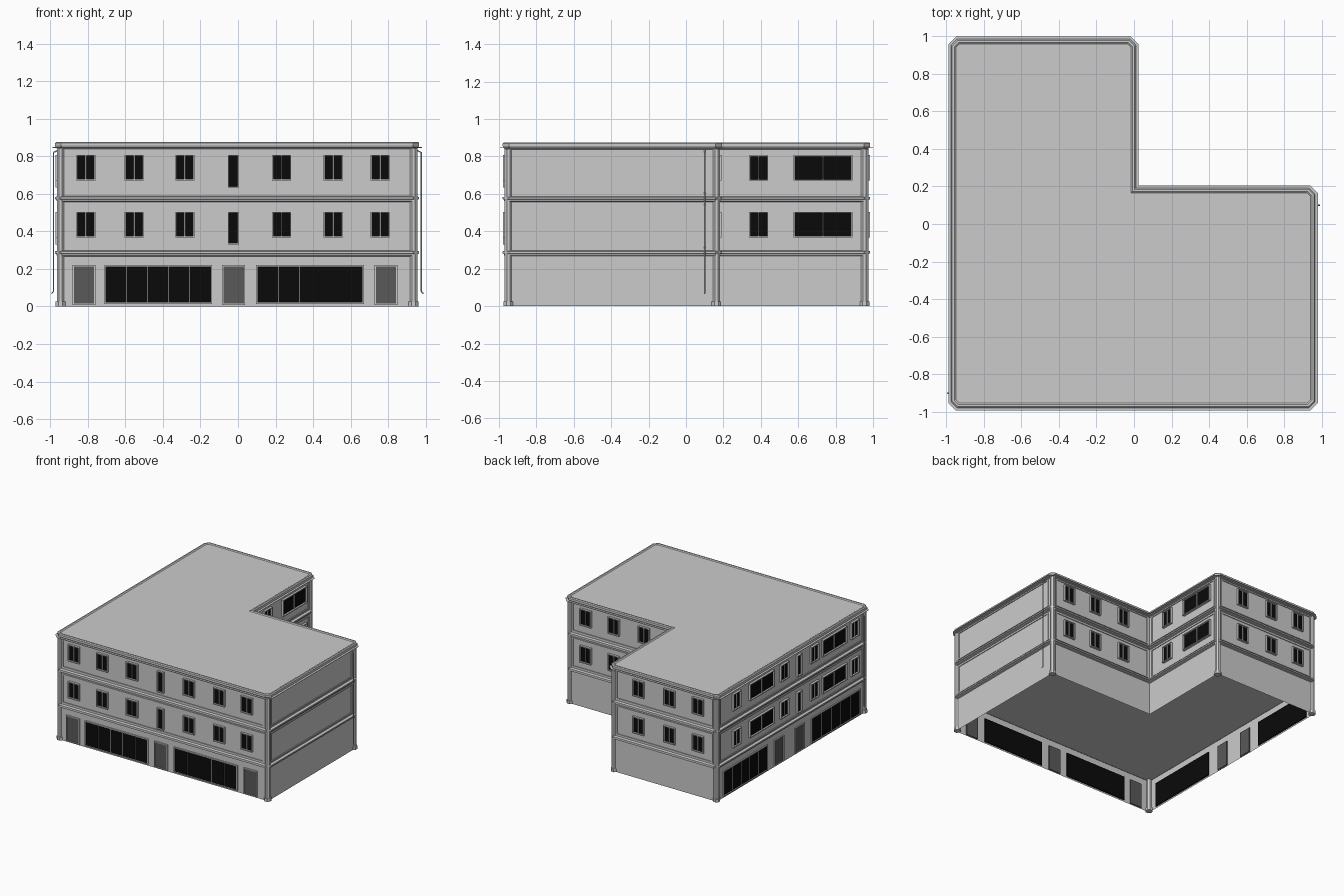
import bpy, bmesh, math
from mathutils import Vector

if "Cube" in bpy.data.objects:
    bpy.data.objects.remove(bpy.data.objects["Cube"])

XL, XR, YF, YB, XN, YN = -0.955, 0.945, -0.96, 0.965, -0.01, 0.172
CORNERS = [(XL, YF), (XR, YF), (XR, YN), (XN, YN), (XN, YB), (XL, YB)]


def material(name, v):
    m = bpy.data.materials.new(name)
    m.diffuse_color = (v, v, v, 1)
    m.use_nodes = True
    m.node_tree.nodes["Principled BSDF"].inputs["Base Color"].default_value = m.diffuse_color
    return m


GLASS = material("dark_glass", 0.003)
DOOR = material("door_grey", 0.1)


def finish(name, bm, mat=None):
    me = bpy.data.meshes.new(name)
    bm.normal_update()
    bm.to_mesh(me)
    bm.free()
    ob = bpy.data.objects.new(name, me)
    bpy.context.collection.objects.link(ob)
    if mat:
        me.materials.append(mat)
    return ob


def footprint(off, chamfer=0.022):
    """L outline with chamfered outer corners, offset outwards by off."""
    base = []
    n = len(CORNERS)
    for i, c in enumerate(CORNERS):
        c = Vector(c)
        a = (Vector(CORNERS[i - 1]) - c).normalized()
        b = (Vector(CORNERS[(i + 1) % n]) - c).normalized()
        base += [c] if i == 3 else [c + a * chamfer, c + b * chamfer]
    out = []
    for i, p in enumerate(base):
        d1 = (p - base[i - 1]).normalized()
        d2 = (base[(i + 1) % len(base)] - p).normalized()
        n1, n2 = Vector((d1.y, -d1.x)), Vector((d2.y, -d2.x))
        out.append(p + (n1 + n2) * off / (1 + n1.dot(n2)))
    return out


def sweep(name, profile, cap=False):
    bm = bmesh.new()
    rings = [[bm.verts.new((p.x, p.y, z)) for p in footprint(o)] for o, z in profile]
    for r, s in zip(rings, rings[1:]):
        for i in range(len(r)):
            j = (i + 1) % len(r)
            bm.faces.new((r[i], r[j], s[j], s[i]))
    if cap:
        bm.faces.new(rings[-1])
    return finish(name, bm)


# Walls, string courses, eaves and roof as one swept profile each
def course(z):
    return [(0, z), (0.012, z + 0.004), (0.012, z + 0.012), (0.02, z + 0.015),
            (0.02, z + 0.026), (0, z + 0.03)]


sweep("storey_walls", [(0, 0)] + course(0.267) + course(0.557) + [(0, 0.838)])
sweep("roof_and_eaves", [(0, 0.838), (0.012, 0.842), (0.012, 0.845), (0.034, 0.845), (0.034, 0.848),
                         (0.016, 0.848), (0.02, 0.856), (0.02, 0.87), (0.013, 0.876),
                         (0.002, 0.876), (-0.006, 0.870)], cap=True)
sweep("ground_ceiling", [(0, 0.268)], cap=True)

# Corner posts with wider feet
for i, (x, y) in enumerate(CORNERS):
    if i == 3:
        continue
    sx = 1 if x > XL else -1
    sy = -1 if y < 0 else 1
    for part, r, z0, z1 in (("post", 0.020, 0, 0.84), ("foot", 0.026, 0, 0.025)):
        bpy.ops.mesh.primitive_cylinder_add(
            vertices=8, radius=r / math.cos(math.pi / 8), depth=z1 - z0,
            location=(x - sx * 0.01, y - sy * 0.01, (z0 + z1) / 2), rotation=(0, 0, math.pi / 8))
        bpy.context.object.name = "corner_" + part

# Facades: (running axis, wall plane, outward sign)
FRONT, BACK, INNER_BACK = ("x", YF, -1), ("x", YB, 1), ("x", YN, 1)
LEFT, RIGHT, INNER_RIGHT = ("y", XL, -1), ("y", XR, 1), ("y", XN, 1)


def add_box(bm, fac, u0, u1, z0, z1, d0, d1):
    axis, plane, s = fac
    u, w = (u0 + u1) / 2, plane + s * (d0 + d1) / 2
    res = bmesh.ops.create_cube(bm, size=1)["verts"]
    for v in res:
        a, b = v.co.x * (u1 - u0) + u, v.co.y * (d1 - d0) + w
        z = v.co.z * (z1 - z0) + (z0 + z1) / 2
        v.co = (a, b, z) if axis == "x" else (b, a, z)
    bmesh.ops.recalc_face_normals(bm, faces=bm.faces)


def add_frame(bm, fac, u0, u1, z0, z1, t, d):
    add_box(bm, fac, u0, u0 + t, z0, z1, 0, d)
    add_box(bm, fac, u1 - t, u1, z0, z1, 0, d)
    add_box(bm, fac, u0 + t, u1 - t, z0, z0 + t, 0, d)
    add_box(bm, fac, u0 + t, u1 - t, z1 - t, z1, 0, d)


def opening(name, fac, uc, w, z0, z1, panes=1, mat=GLASS, depth=0.018, bar=0.007):
    """Framed opening with one or more panes."""
    t = 0.007
    u0, u1 = uc - w / 2, uc + w / 2
    bm = bmesh.new()
    add_frame(bm, fac, u0 - t, u1 + t, z0 - t if z0 > 0.05 else z0, z1 + t, t, depth)
    for k in range(1, panes):
        u = u0 + w * k / panes
        add_box(bm, fac, u - bar / 2, u + bar / 2, z0, z1, 0, depth * 0.7)
    finish(name + "_frame", bm)
    bm = bmesh.new()
    add_box(bm, fac, u0, u1, z0, z1, -0.008, 0.004)
    finish(name + "_pane", bm, mat)


for fl, base in enumerate((0.0, 0.303)):
    lo, hi = 0.375 + base, 0.497 + base
    # Double casements
    for fac, centres in ((FRONT, (-0.81, -0.553, -0.283, 0.232, 0.507, 0.757)),
                         (BACK, (-0.79, -0.53, -0.25)),
                         (INNER_BACK, (0.255, 0.53, 0.785)),
                         (INNER_RIGHT, (0.388,)),
                         (LEFT, (0.72, 0.10, -0.29, -0.81))):
        for u in centres:
            opening("window", fac, u, 0.088, lo, hi, 2)
    # Tall stair windows
    opening("stair_window", FRONT, -0.025, 0.044, lo - 0.038, hi)
    opening("stair_window", LEFT, -0.09, 0.044, lo - 0.038, hi)
    # Wide windows
    for fac, u in ((INNER_RIGHT, 0.732), (LEFT, 0.395), (LEFT, -0.545)):
        opening("wide_window", fac, u, 0.30, lo, hi, 2, bar=0.004)
    # Moulded panel borders on every upper wall
    z0, z1 = (0.308, 0.547) if fl == 0 else (0.6, 0.835)
    bm = bmesh.new()
    for fac, u0, u1 in ((FRONT, XL + 0.035, XR - 0.035), (BACK, XL + 0.035, XN - 0.035),
                        (LEFT, YF + 0.035, YB - 0.035), (RIGHT, YF + 0.035, YN - 0.045),
                        (INNER_BACK, XN + 0.02, XR - 0.035), (INNER_RIGHT, YN + 0.02, YB - 0.035)):
        add_frame(bm, fac, u0, u1, z0, z1, 0.01, 0.006)
    finish("wall_panel_border", bm)

# Ground floor shop windows and doors
for fac, u, w in ((FRONT, -0.425, 0.56), (FRONT, 0.383, 0.56), (LEFT, 0.60, 0.56), (LEFT, -0.57, 0.62)):
    opening("shop_window", fac, u, w, 0.013, 0.213, 5, bar=0.002, depth=0.01)
for fac, u in ((FRONT, -0.82), (FRONT, -0.023), (FRONT, 0.788), (LEFT, 0.165), (LEFT, -0.10)):
    opening("door", fac, u, 0.108, 0.008, 0.213, 1, DOOR, depth=0.01)


# Downpipes
def downpipe(x, y, s):
    cu = bpy.data.curves.new("downpipe", "CURVE")
    cu.dimensions = "3D"
    cu.bevel_depth = 0.004
    cu.bevel_resolution = 1
    sp = cu.splines.new("POLY")
    pts = [(x - s * 0.03, 0.835), (x, 0.82), (x, 0.08), (x + s * 0.012, 0.068)]
    sp.points.add(len(pts) - 1)
    for p, (px, pz) in zip(sp.points, pts):
        p.co = (px, y, pz, 1)
    ob = bpy.data.objects.new("downpipe", cu)
    bpy.context.collection.objects.link(ob)


downpipe(0.976, 0.1, 1)
downpipe(-0.982, -0.9, -1)
